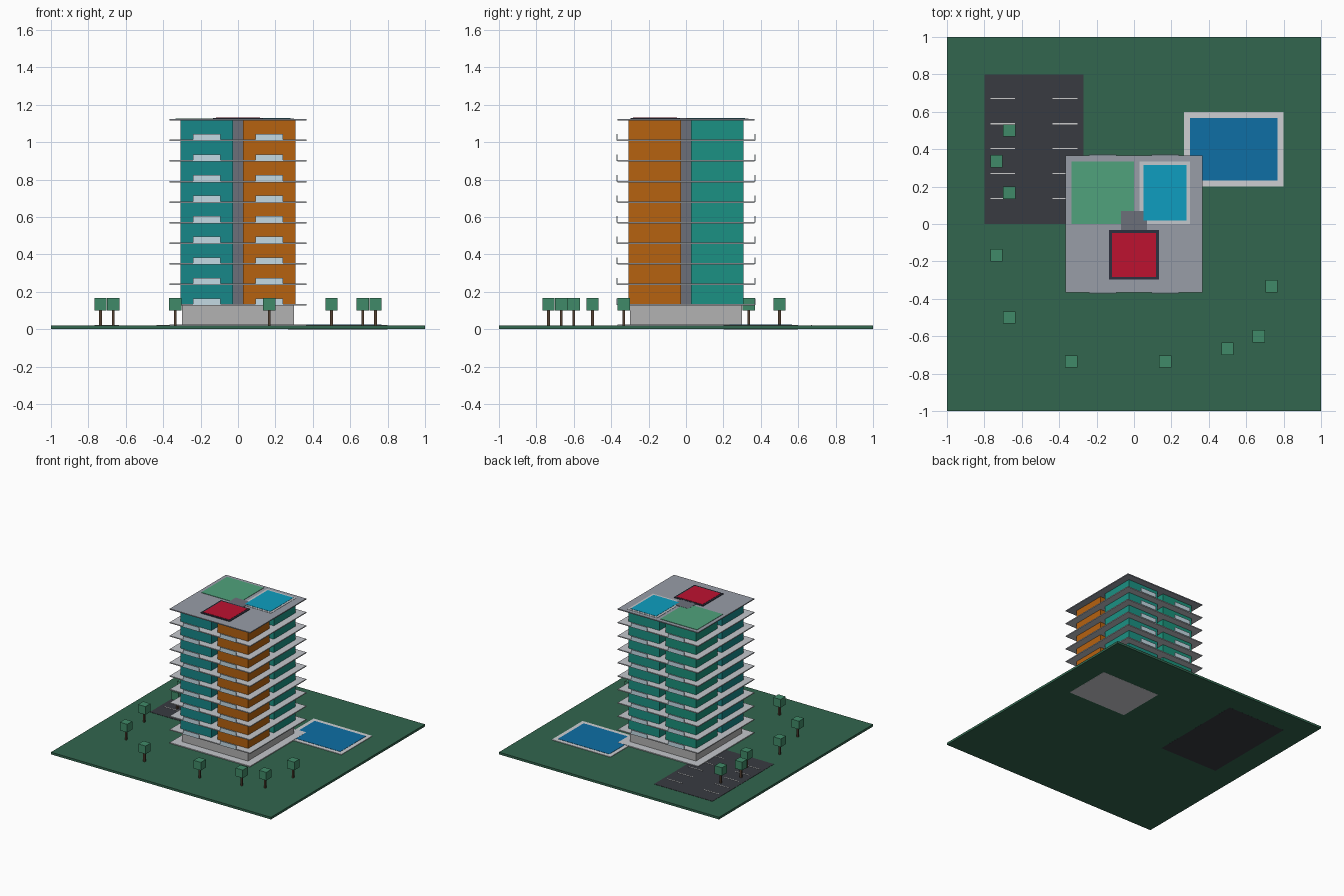
import bpy, bmesh
from mathutils import Matrix, Vector

if "Cube" in bpy.data.objects:
    bpy.data.objects.remove(bpy.data.objects["Cube"])


def lin(c):
    c /= 255
    return c / 12.92 if c < 0.04045 else ((c + 0.055) / 1.055) ** 2.4


def boxes(name, spans, rgb=None):
    """One object made of boxes, each given as (x0, x1, y0, y1, z0, z1)."""
    bm = bmesh.new()
    for x0, x1, y0, y1, z0, z1 in spans:
        m = Matrix.Translation(((x0 + x1) / 2, (y0 + y1) / 2, (z0 + z1) / 2))
        m = m @ Matrix.Diagonal((x1 - x0, y1 - y0, z1 - z0, 1))
        bmesh.ops.create_cube(bm, size=1, matrix=m)
    me = bpy.data.meshes.new(name)
    bm.to_mesh(me)
    bm.free()
    ob = bpy.data.objects.new(name, me)
    bpy.context.collection.objects.link(ob)
    if rgb:
        mat = bpy.data.materials.new(name)
        mat.diffuse_color = [lin(c) for c in rgb] + [1]
        mat.use_nodes = True
        mat.node_tree.nodes["Principled BSDF"].inputs["Base Color"].default_value = mat.diffuse_color
        me.materials.append(mat)
    return ob


FLOOR, BASE, FLOORS = 0.11, 0.13, 9
ROOF = BASE + FLOORS * FLOOR
GROUND = 0.019
S = 0.365

# site
boxes("lawn", [(-1, 1, -1, 1, 0.0008, GROUND)], (50, 102, 78))
boxes("parking_lot", [(-0.8, -0.27, 0, 0.8, 0.0005, 0.021)], (56, 59, 65))
boxes("parking_lines", [(a, b, y - 0.003, y + 0.003, 0.02, 0.0225)
                        for a, b in ((-0.767, -0.635), (-0.435, -0.302))
                        for y in (0.137, 0.27, 0.403, 0.536, 0.67)], (225, 225, 225))
boxes("pool_surround", [(0.267, 0.8, 0.2, 0.6, 0, 0.0235)], (205, 207, 210))
boxes("pool_water", [(0.3, 0.767, 0.233, 0.567, 0.015, 0.0255)], (14, 110, 165))

# trees
trees = [(-0.667, 0.5), (-0.735, 0.335), (-0.667, 0.167), (-0.735, -0.167),
         (-0.667, -0.5), (-0.335, -0.735), (0.167, -0.735), (0.5, -0.667),
         (0.667, -0.6), (0.735, -0.333)]
boxes("tree_trunks", [(x - 0.007, x + 0.007, y - 0.007, y + 0.007, 0.01, 0.102)
                      for x, y in trees], (85, 65, 50))
boxes("tree_crowns", [(x - 0.033, x + 0.033, y - 0.033, y + 0.033, 0.1, 0.167)
                      for x, y in trees], (64, 138, 104))

# tower base and central core
boxes("base_storey", [(-0.3, 0.3, -0.3, 0.3, 0.015, BASE)], (178, 178, 178))
boxes("core", [(-0.07, 0.07, -0.07, 0.07, BASE, ROOF + 0.009)], (108, 112, 122))

# four apartment blocks, stacked by floor
blocks = {"front_left": (-1, -1, (23, 135, 137)), "front_right": (1, -1, (182, 98, 16)),
          "back_right": (1, 1, (27, 145, 131)), "back_left": (-1, 1, (27, 145, 122))}
for name, (sx, sy, rgb) in blocks.items():
    cx, cy, h = sx * 0.167, sy * 0.167, 0.14
    boxes(name + "_apartments",
          [(cx - h, cx + h, cy - h, cy + h, BASE + i * FLOOR, BASE + (i + 1) * FLOOR)
           for i in range(FLOORS)], rgb)

# floor slabs, with one at ground level
levels = [BASE + i * FLOOR for i in range(FLOORS)]
boxes("floor_slabs", [(-S, S, -S, S, z - 0.004, z + 0.004)
                      for z in [0.022] + levels], (196, 199, 204))

# glass balcony rails on front and back
boxes("balcony_rails", [(sx * 0.167 - 0.073, sx * 0.167 + 0.073,
                         sy * 0.368 - 0.003, sy * 0.368 + 0.003, z, z + 0.035)
                        for z in levels for sx in (-1, 1) for sy in (-1, 1)], (195, 218, 228))

# roof deck and its features
boxes("roof_deck", [(-S, S, -S, S, ROOF - 0.003, ROOF + 0.005)], (152, 157, 167))
top = ROOF + 0.005
boxes("roof_garden", [(-0.335, 0, 0, 0.335, ROOF, top + 0.003)], (80, 162, 124))
boxes("roof_pool_surround", [(0.03, 0.3, 0, 0.333, ROOF, top + 0.002)], (195, 199, 204))
boxes("roof_pool_water", [(0.05, 0.282, 0.018, 0.315, ROOF, top + 0.004)], (14, 158, 192))
boxes("helipad_border", [(-0.133, 0.133, -0.298, -0.032, ROOF, top + 0.005)], (45, 48, 62))
boxes("helipad_surface", [(-0.118, 0.118, -0.283, -0.047, ROOF, top + 0.007)], (190, 18, 48))
